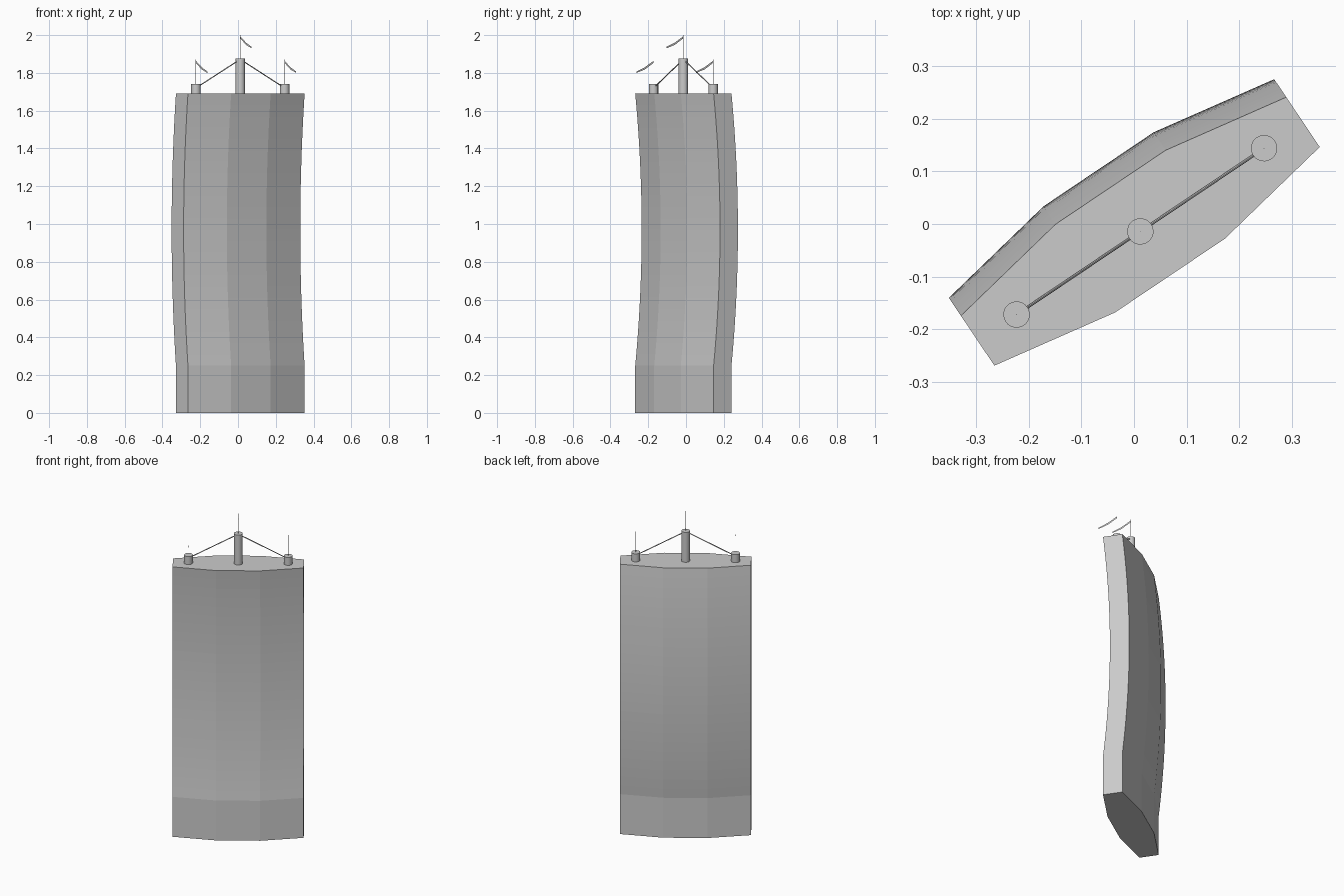
import bpy, bmesh, math
from mathutils import Matrix, Vector

if "Cube" in bpy.data.objects:
    bpy.data.objects.remove(bpy.data.objects["Cube"])

# Local frame: u along the slab width, v across it
PLACE = Matrix.Translation((0.012, -0.014, 0)) @ Matrix.Rotation(math.radians(33.9), 4, 'Z')
TOP, BASE, BULGE = 1.69, 0.25, 0.041


def finish(bm, name, smooth=False):
    bmesh.ops.transform(bm, matrix=PLACE, verts=bm.verts)
    mesh = bpy.data.meshes.new(name)
    bm.to_mesh(mesh)
    bm.free()
    obj = bpy.data.objects.new(name, mesh)
    bpy.context.collection.objects.link(obj)
    if smooth:
        bpy.context.view_layer.objects.active = obj
        obj.select_set(True)
        bpy.ops.object.shade_smooth_by_angle(angle=math.radians(35))
        obj.select_set(False)
    return obj


def rod(name, a, b, radius, sides=24):
    a, b = Vector(a), Vector(b)
    d = b - a
    m = Matrix.Translation((a + b) / 2) @ d.to_track_quat('Z', 'Y').to_matrix().to_4x4()
    bm = bmesh.new()
    bmesh.ops.create_cone(bm, cap_ends=True, segments=sides, radius1=radius,
                          radius2=radius, depth=d.length, matrix=m)
    return finish(bm, name, True)


# Slab: faceted section swept up a straight foot and then a bowed arc
section = [(0.372, -0.057), (0.372, 0.057), (0.126, 0.101), (-0.126, 0.101),
           (-0.372, 0.057), (-0.372, -0.057), (-0.126, -0.101), (0.126, -0.101)]
steps = 24
levels = [(0, 0)]
for i in range(steps + 1):
    t = i / steps
    levels.append((BASE + (TOP - BASE) * t, BULGE * 4 * t * (1 - t)))
bm = bmesh.new()
rings = [[bm.verts.new((u, v + shift, z)) for u, v in section] for z, shift in levels]
n = len(section)
for lo, hi in zip(rings, rings[1:]):
    for i in range(n):
        j = (i + 1) % n
        bm.faces.new((lo[i], lo[j], hi[j], hi[i]))
bm.faces.new(rings[0][::-1])
bm.faces.new(rings[-1])
finish(bm, "bowed_tower")

# Roof masts, each with a fine pole and a thin drooping pennant
for label, u, height, tip in (("left", -0.283, 1.74, 1.87),
                              ("middle", 0, 1.877, 2.0),
                              ("right", 0.283, 1.74, 1.87)):
    rod(label + "_mast", (u, 0, TOP), (u, 0, height), 0.025)
    rod(label + "_flagpole", (u, 0, height), (u, 0, tip), 0.0008, 6)
    bm = bmesh.new()
    outline = [(0, -0.006), (0, -0.017), (-0.055, -0.052), (-0.108, -0.07),
               (-0.108, -0.062), (-0.055, -0.04)]
    bm.faces.new([bm.verts.new((u, v, tip + z)) for v, z in outline])
    finish(bm, label + "_pennant")

# Stay wires from the middle mast to the side masts
for label, s in (("left", -1), ("right", 1)):
    rod(label + "_stay_wire", (0, 0, 1.872), (s * 0.283, 0, 1.72), 0.003, 8)
